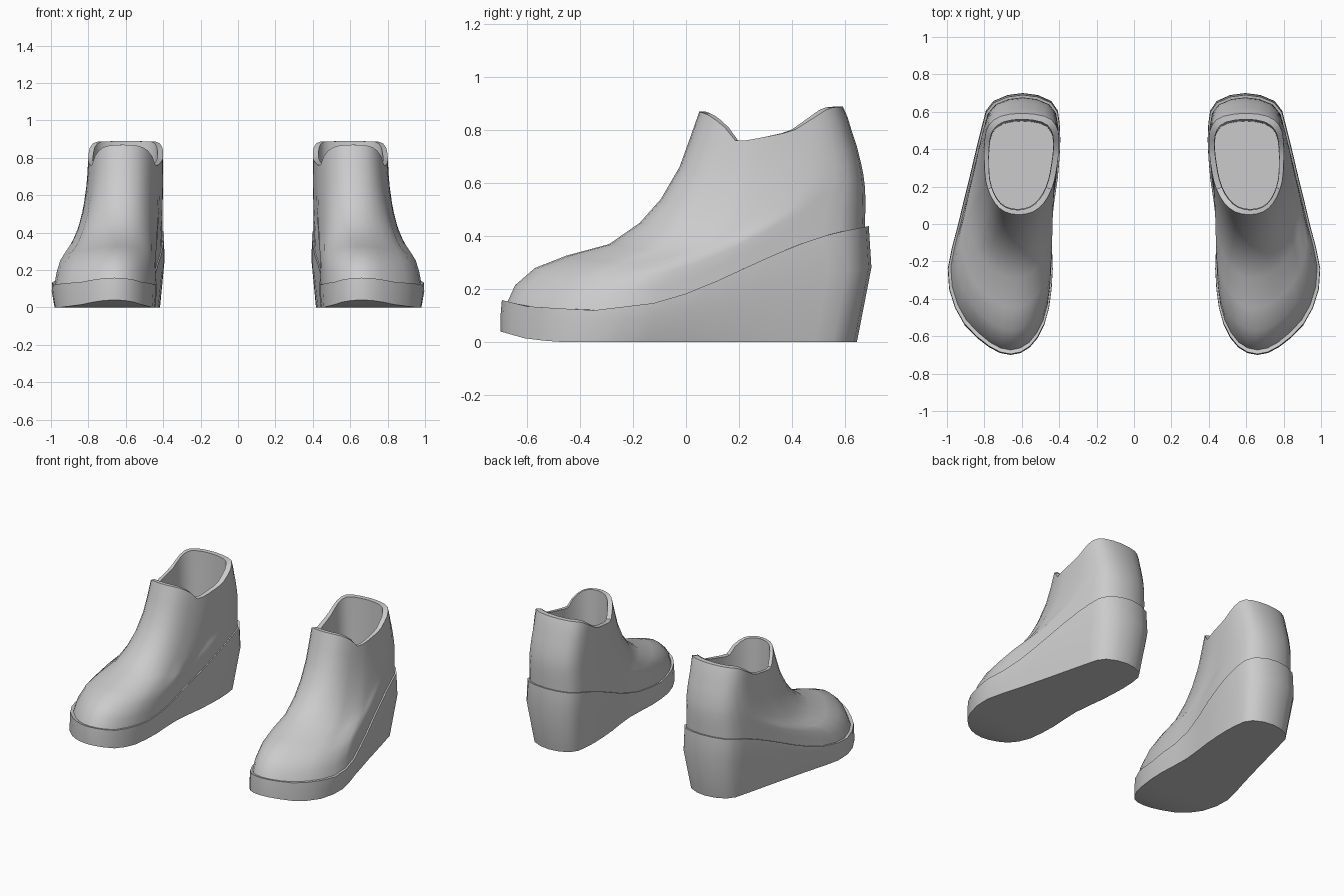
import bpy, bmesh, math

if "Cube" in bpy.data.objects:
    bpy.data.objects.remove(bpy.data.objects["Cube"])

N = 36  # points around each ring

mat = bpy.data.materials.new("plain_grey")
mat.use_nodes = True
GREY = (0.6, 0.6, 0.6, 1)
mat.diffuse_color = GREY
mat.node_tree.nodes["Principled BSDF"].inputs["Base Color"].default_value = GREY

# Plan widths from front tip to back tip, at equal angles
SOLE_OUT = [.66, .79, .935, .997, .94, .875, .82, .765, .595]
SOLE_IN = [.66, .545, .465, .435, .44, .405, .395, .43, .595]
RIM_OUT = [.615, .70, .755, .79, .80, .80, .785, .725, .60]
RIM_IN = [.615, .53, .47, .43, .41, .40, .41, .465, .60]

# Heights along the length
SOLE_TOP = [(-.7, .16), (-.6, .135), (-.35, .12), (-.1, .15), (.05, .20),
            (.2, .27), (.4, .36), (.55, .41), (.7, .44)]
SOLE_BOTTOM = [(-.7, .04), (-.6, .012), (-.48, 0), (.7, 0)]
RIM_TOP = [(.05, .87), (.08, .86), (.14, .82), (.175, .765), (.2, .757),
           (.3, .775), (.4, .795), (.54, .885), (.6, .89)]


def height(table, y):
    if y <= table[0][0]:
        return table[0][1]
    for (y0, z0), (y1, z1) in zip(table, table[1:]):
        if y <= y1:
            return z0 + (z1 - z0) * (y - y0) / (y1 - y0)
    return table[-1][1]


def plan_x(out, inn, j):
    """Smooth closed interpolation of the two width tables."""
    loop = out + inn[-2:0:-1]
    m = len(loop)
    f = j / N * m
    i, t = int(f), f - int(f)
    a, b, c, d = (loop[(i + k) % m] for k in (-1, 0, 1, 2))
    return b + .5 * t * (c - a + t * (2*a - 5*b + 4*c - d + t * (3*(b - c) + d - a)))


def station(j):
    return (1 - math.cos(2 * math.pi * j / N)) / 2


def ring(yf, yb, blend, zfunc, scale=lambda s: 1.0):
    """One ring between front yf and back yb; blend 0 = sole plan, 1 = rim plan."""
    pts = []
    for j in range(N):
        s = station(j)
        x = ((1 - blend) * plan_x(SOLE_OUT, SOLE_IN, j)
             + blend * plan_x(RIM_OUT, RIM_IN, j))
        mid = .66 + (.60 - .66) * s
        y = yf + (yb - yf) * s
        pts.append((mid + (x - mid) * scale(s), y, zfunc(s, y)))
    return pts


def loft(name, rings, side):
    """Skin the rings, close both ends with strips, mirror by side."""
    bm = bmesh.new()
    loops = [[bm.verts.new((side * x, y, z)) for x, y, z in r] for r in rings]
    for a, b in zip(loops, loops[1:]):
        for j in range(N):
            k = (j + 1) % N
            bm.faces.new((a[j], a[k], b[k], b[j]))
    for r in (loops[0], loops[-1]):
        for j in range(N // 2):
            quad = [r[j], r[j + 1], r[N - j - 1], r[(N - j) % N]]
            bm.faces.new(list(dict.fromkeys(quad)))
    bmesh.ops.recalc_face_normals(bm, faces=bm.faces)
    me = bpy.data.meshes.new(name)
    bm.to_mesh(me)
    bm.free()
    me.materials.append(mat)
    ob = bpy.data.objects.new(name, me)
    bpy.context.collection.objects.link(ob)
    bpy.ops.object.select_all(action='DESELECT')
    ob.select_set(True)
    bpy.context.view_layer.objects.active = ob
    bpy.ops.object.shade_smooth_by_angle(angle=math.radians(42))


def sole_rings():
    top = lambda s, y: height(SOLE_TOP, y)
    return [
        ring(-.70, .645, 0, lambda s, y: height(SOLE_BOTTOM, y), lambda s: 1 - .13 * s),
        ring(-.70, .70, 0, lambda s, y: .64 * top(s, y)),
        ring(-.695, .69, 0, top, lambda s: .995),
        ring(-.675, .67, 0, top, lambda s: .95),
    ]


# Upper: front y, front z, back y, back z, blend from sole plan to rim plan
UPPER = [(-.675, .15, .675, .43, 0), (-.645, .215, .677, .50, .07),
         (-.57, .28, .677, .55, .17), (-.45, .327, .675, .59, .32),
         (-.29, .37, .67, .63, .5), (-.175, .45, .66, .68, .67),
         (-.095, .54, .645, .74, .8), (-.025, .66, .625, .80, .91),
         (.015, .77, .61, .85, .97), (.05, .87, .592, .89, 1)]


def upper_rings():
    rings = []
    for yf, zf, yb, zb, a in UPPER:
        def z(s, y):
            low = height(SOLE_TOP, -.7 + 1.4 * s) - (.16 + .28 * s)
            high = height(RIM_TOP, .05 + .54 * s) - (.87 + .02 * s)
            return zf + (zb - zf) * s + (1 - a) * low + a * high
        rings.append(ring(yf, yb, a, z, lambda s: .96 + .04 * a))
    # Rim thickness, inner lining and insole
    rim = lambda s, y: height(RIM_TOP, .05 + .54 * s)
    rings.append(ring(.075, .56, 1, rim, lambda s: .86))
    rings.append(ring(.08, .555, 1, lambda s, y: .62, lambda s: .85))
    rings.append(ring(.08, .55, 1, lambda s, y: .45, lambda s: .85))
    return rings


for side, label in ((1, "left"), (-1, "right")):
    loft(label + "_wedge_sole", sole_rings(), side)
    loft(label + "_boot_upper", upper_rings(), side)
